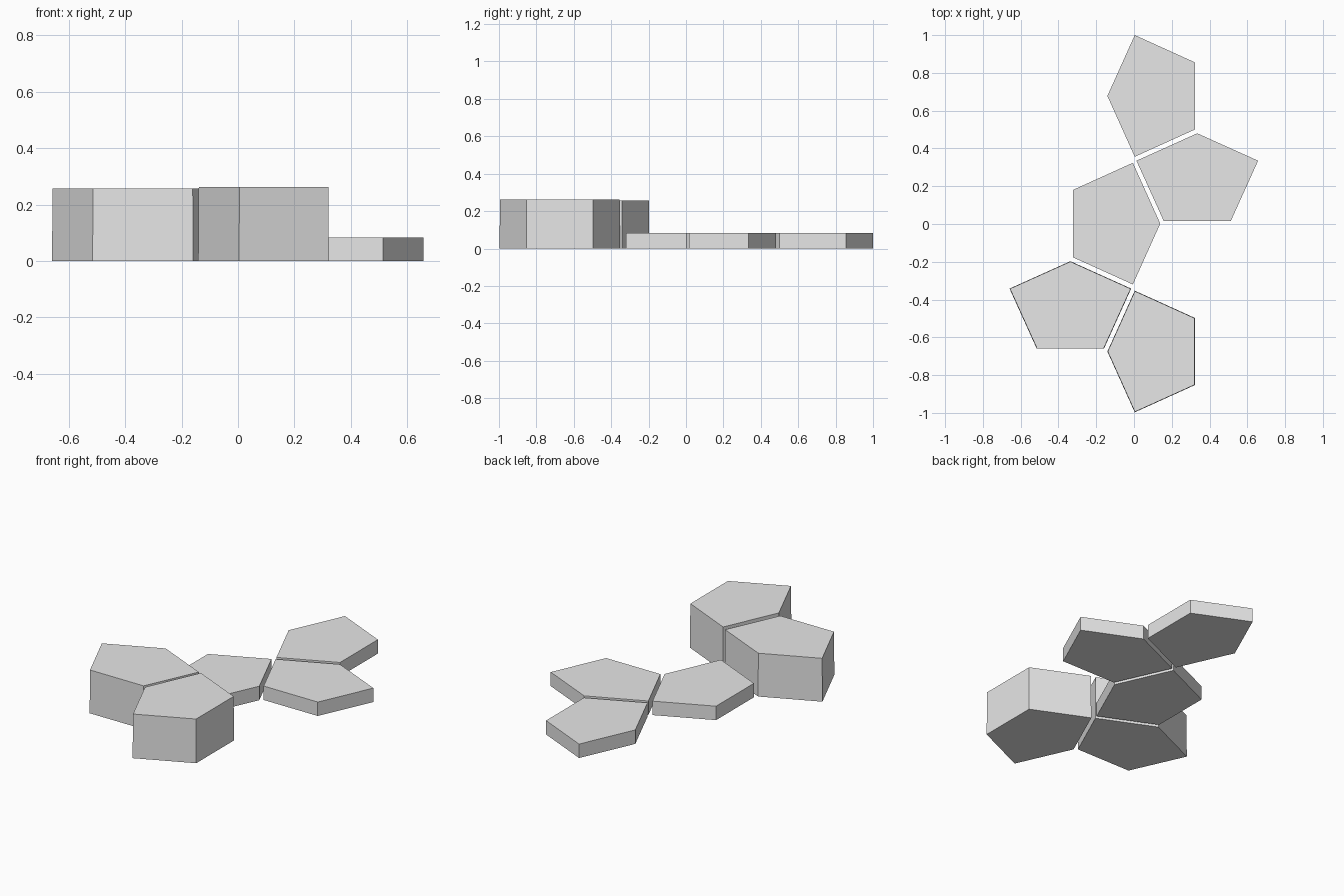
import bpy
import bmesh
import math
from mathutils import Matrix, Vector

cube = bpy.data.objects.get("Cube")
if cube:
    bpy.data.objects.remove(cube, do_unlink=True)

grey = bpy.data.materials.new("light_grey")
grey.use_nodes = True
colour = (0.8, 0.8, 0.8, 1.0)
grey.diffuse_color = colour
grey.node_tree.nodes["Principled BSDF"].inputs["Base Color"].default_value = colour

# Pentagon paving shape: apex at the origin, flat base towards +x
PENTAGON = [(0, 0), (0.145, -0.322), (0.463, -0.178), (0.463, 0.178), (0.145, 0.322)]
CENTRE = Vector((0.25, 0, 0))


def tile(name, apex, degrees, height, draft=0.0):
    """Extrude one pentagon, turn it and place its apex; draft narrows the top."""
    bm = bmesh.new()
    base = bm.faces.new([bm.verts.new((x, y, 0)) for x, y in PENTAGON])
    extruded = bmesh.ops.extrude_face_region(bm, geom=[base], use_keep_orig=True)
    top = [v for v in extruded["geom"] if isinstance(v, bmesh.types.BMVert)]
    bmesh.ops.translate(bm, verts=top, vec=(0, 0, height))
    scale = 1 - draft
    bmesh.ops.scale(bm, verts=top, vec=(scale, scale, 1), space=Matrix.Translation(-CENTRE))
    bmesh.ops.recalc_face_normals(bm, faces=bm.faces)
    mesh = bpy.data.meshes.new(name)
    bm.to_mesh(mesh)
    bm.free()
    mesh.materials.append(grey)
    obj = bpy.data.objects.new(name, mesh)
    obj.location = (*apex, 0)
    obj.rotation_euler.z = math.radians(degrees)
    bpy.context.collection.objects.link(obj)


# Three thin tiles
THIN = 0.083
tile("thin_tile_back", (-0.141, 0.678), 0, THIN)
tile("thin_tile_left", (0.335, 0.48), -90, THIN)
tile("thin_tile_middle", (0.139, 0.002), 180, THIN)

# Two thick tiles with a very slight draft
tile("thick_tile_right", (-0.337, -0.197), -90, 0.257, 0.008)
tile("thick_tile_front", (-0.141, -0.675), 0, 0.262, 0.008)
